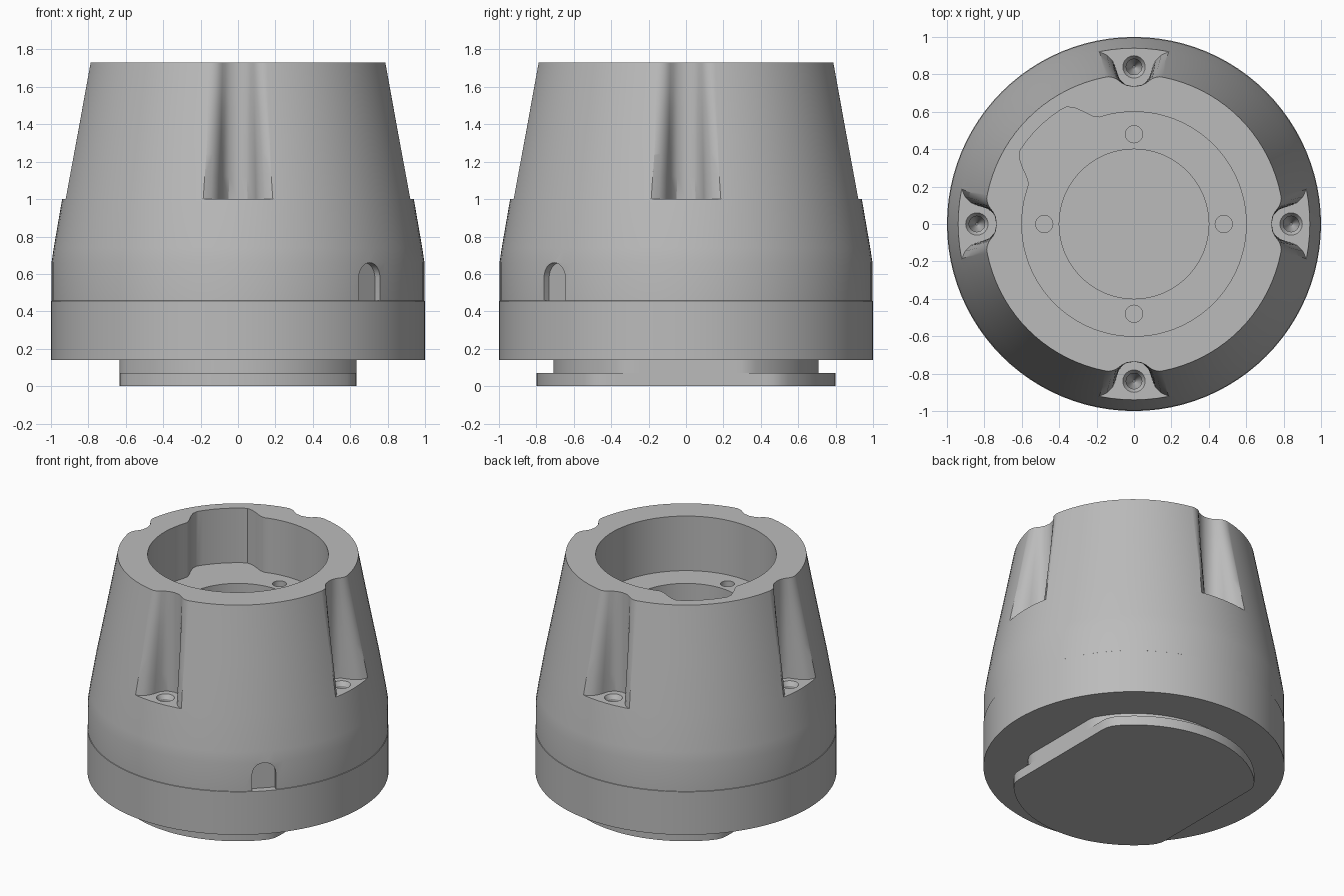
import bpy, bmesh, math
from mathutils import Matrix, Vector

TAU = 2 * math.pi
if "Cube" in bpy.data.objects:
    bpy.data.objects.remove(bpy.data.objects["Cube"], do_unlink=True)

# One plain grey for everything
grey = bpy.data.materials.new("plain grey")
grey.use_nodes = True
colour = (0.5, 0.5, 0.5, 1)
grey.diffuse_color = colour
grey.node_tree.nodes["Principled BSDF"].inputs["Base Color"].default_value = colour


def loft(name, rings):
    """Closed solid skinned through rings with equal point counts."""
    bm = bmesh.new()
    loops = [[bm.verts.new(p) for p in ring] for ring in rings]
    n = len(loops[0])
    for a, b in zip(loops, loops[1:]):
        for i in range(n):
            j = (i + 1) % n
            bm.faces.new((a[i], a[j], b[j], b[i]))
    bm.faces.new(loops[0][::-1])
    bm.faces.new(loops[-1])
    bmesh.ops.recalc_face_normals(bm, faces=bm.faces)
    mesh = bpy.data.meshes.new(name)
    bm.to_mesh(mesh)
    bm.free()
    mesh.materials.append(grey)
    obj = bpy.data.objects.new(name, mesh)
    bpy.context.collection.objects.link(obj)
    return obj


def lathe(name, profile, centre=(0, 0), sides=64):
    return loft(name, [[(centre[0] + r * math.cos(TAU * i / sides),
                         centre[1] + r * math.sin(TAU * i / sides), z)
                        for i in range(sides)] for r, z in profile])


def prism(name, outline, low, high):
    return loft(name, [[(x, y, z) for x, y in outline] for z in (low, high)])


def cut(target, cutter):
    cutter.hide_render = True
    mod = target.modifiers.new("cut", "BOOLEAN")
    mod.operation, mod.solver, mod.object = "DIFFERENCE", "EXACT", cutter
    bpy.context.view_layer.objects.active = target
    bpy.ops.object.modifier_apply(modifier=mod.name)
    bpy.data.objects.remove(cutter, do_unlink=True)


def smooth(obj, angle=30):
    bpy.ops.object.select_all(action="DESELECT")
    obj.select_set(True)
    bpy.context.view_layer.objects.active = obj
    bpy.ops.object.shade_smooth_by_angle(angle=math.radians(angle))


TOP, LEDGE, FLOOR = 1.73, 1.0, 1.33

# Tapered housing with a plain lower band
housing = lathe("housing", [(1, 0.14), (1, 0.455), (0.997, 0.457), (0.997, 0.66),
                            (0.985, 0.74), (0.942, 0.99), (0.87, 1.36), (0.8, TOP)], sides=96)


# Main bore with one lobe bulging at the back
def bore_radius(a):
    t = max(0, min(1, (26 - abs(math.degrees(a) - 134)) / 13))
    return 0.6 + 0.125 * t * t * (3 - 2 * t)


angles = [TAU * i / 120 for i in range(120)]
bore = [(bore_radius(a) * math.cos(a), bore_radius(a) * math.sin(a)) for a in angles]
cut(housing, prism("bore_cutter", bore, FLOOR, TOP + 0.1))
cut(housing, lathe("recess_cutter", [(0.4, 0.9), (0.4, FLOOR + 0.1)]))

# Flared screw channels: half outlines at the ledge and at the top
low_half = [(0.05, 0.747), (0.082, 0.78), (0.096, 0.83), (0.113, 0.87),
            (0.145, 0.903), (0.19, 0.923), (0.26, 0.95), (0.26, 1.15)]
top_half = [(0.04, 0.742), (0.065, 0.754), (0.083, 0.768), (0.098, 0.778),
            (0.115, 0.784), (0.14, 0.788), (0.26, 0.82), (0.26, 1.15)]


def channel_ring(t):
    half = [Vector(a).lerp(Vector(b), t) for a, b in zip(low_half, top_half)]
    pts = [(-x, y) for x, y in reversed(half)] + [(0, 0.735)] + [(x, y) for x, y in half]
    return [(x, y, LEDGE + t * (TOP - LEDGE)) for x, y in pts]


for k in range(4):
    turn = Matrix.Rotation(k * TAU / 4, 4, "Z")
    channel = loft("channel_cutter", [channel_ring(i / 6) for i in range(8)])
    screw = lathe("screw_hole_cutter", [(0.006, 0.8), (0.042, 0.9), (0.042, 0.97),
                                        (0.06, LEDGE), (0.06, LEDGE + 0.05)], (0, 0.84), 24)
    pin = lathe("pin_hole_cutter", [(0.046, 1.15), (0.046, FLOOR + 0.1)], (0, 0.48), 24)
    for cutter in (channel, screw, pin):
        cutter.data.transform(turn)
        cut(housing, cutter)

# Arched window on the front corner
w, spring = 0.08, 0.58
arch = [(-w, 0.457), (w, 0.457)] + [(w * math.cos(math.pi * i / 12), spring + w * math.sin(math.pi * i / 12))
                                    for i in range(13)]
window = loft("window_cutter", [[(x, y, z) for x, z in arch] for y in (-1.2, -0.955)])
window.data.transform(Matrix.Rotation(TAU / 8, 4, "Z"))
cut(housing, window)
smooth(housing)


# Flat-sided foot: a wide plate below a narrower neck
def flat_sided(radius, flat, blend):
    pts = []
    for i in range(96):
        a = TAU * (i + 0.5) / 96
        x, y = radius * math.cos(a), radius * math.sin(a)
        reach = abs(x) - flat + blend
        if reach > 0:
            x = math.copysign(flat - blend * max(0, 1 - reach / (2 * blend)) ** 2, x)
        pts.append((x, y))
    return pts


smooth(prism("foot_plate", flat_sided(0.8, 0.633, 0.04), 0, 0.07))
smooth(prism("foot_neck", flat_sided(0.71, 0.633, 0.005), 0.07, 0.15))
